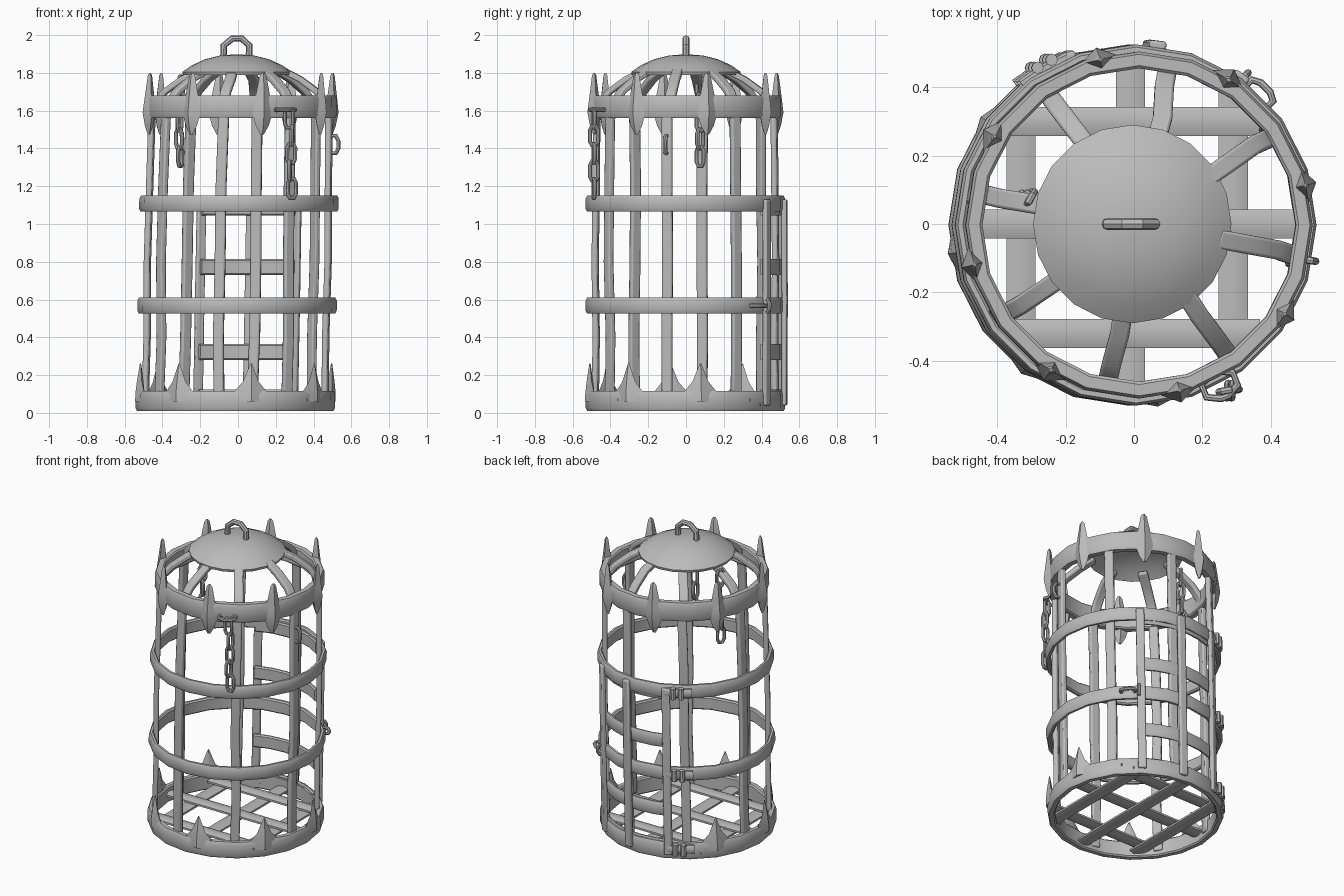
import bpy, bmesh, random
from math import sin, cos, pi, radians
from mathutils import Vector

random.seed(4)
cube = bpy.data.objects.get("Cube")
if cube:
    bpy.data.objects.remove(cube, do_unlink=True)

iron = bpy.data.materials.new("grey_iron")
iron.diffuse_color = (0.5, 0.5, 0.5, 1)
iron.use_nodes = True
iron.node_tree.nodes["Principled BSDF"].inputs["Base Color"].default_value = (0.5, 0.5, 0.5, 1)


def polar(angle, r, z):
    """Point on the slightly leaning cage, angle in degrees."""
    a = radians(angle)
    return Vector((r * cos(a) - 0.015 + 0.018 * z, r * sin(a) - 0.003, z))


def loft(name, sections, loop=False, bevel=0):
    """Skin a list of equal cross-sections, capped unless looped."""
    bm = bmesh.new()
    rows = [[bm.verts.new(p) for p in s] for s in sections]
    n = len(rows[0])
    for i in range(len(rows) if loop else len(rows) - 1):
        a, b = rows[i], rows[(i + 1) % len(rows)]
        for j in range(n):
            k = (j + 1) % n
            bm.faces.new((a[j], a[k], b[k], b[j]))
    if not loop:
        bm.faces.new(rows[0])
        bm.faces.new(rows[-1])
    bmesh.ops.recalc_face_normals(bm, faces=bm.faces)
    mesh = bpy.data.meshes.new(name)
    bm.to_mesh(mesh)
    bm.free()
    mesh.materials.append(iron)
    ob = bpy.data.objects.new(name, mesh)
    bpy.context.collection.objects.link(ob)
    if bevel:
        mod = ob.modifiers.new("bevel", 'BEVEL')
        mod.width, mod.segments, mod.limit_method = bevel, 2, 'ANGLE'
    bpy.ops.object.select_all(action='DESELECT')
    ob.select_set(True)
    bpy.context.view_layer.objects.active = ob
    bpy.ops.object.shade_smooth_by_angle(angle=radians(35))
    return ob


def band(name, r_in, r_out, z0, z1, a0=0, a1=360, steps=20):
    """Hoop or arc with slightly rounded edges."""
    e = 0.008
    prof = [(r_in, z0 + e), (r_in + e, z0), (r_out - e, z0), (r_out, z0 + e * 2),
            (r_out, z1 - e * 2), (r_out - e, z1), (r_in + e, z1), (r_in, z1 - e)]
    full = a1 - a0 == 360
    count = steps if full else steps + 1
    return loft(name, [[polar(a0 + (a1 - a0) * i / steps, r, z) for r, z in prof]
                       for i in range(count)], loop=full)


def upright(name, angle, path, half, thick, wobble=0):
    """Flat bar following an (r, z) path at one angle."""
    rad = Vector((cos(radians(angle)), sin(radians(angle)), 0))
    tan = Vector((-rad.y, rad.x, 0))
    pts = [polar(angle, r, z) + tan * random.uniform(-wobble, wobble) for r, z in path]
    sections = []
    for i, p in enumerate(pts):
        d = (pts[min(i + 1, len(pts) - 1)] - pts[max(i - 1, 0)]).normalized()
        out = tan.cross(d).normalized()
        sections.append([p + tan * half * s + out * thick * t
                         for s, t in ((-1, -1), (1, -1), (1, 1), (-1, 1))])
    return loft(name, sections, bevel=0.008)


def tube(name, pts, radius, normal, loop=False, sides=8):
    """Round rod through points lying in a plane."""
    n, sections = len(pts), []
    for i, p in enumerate(pts):
        nxt = pts[(i + 1) % n] if loop else pts[min(i + 1, n - 1)]
        prv = pts[i - 1] if loop else pts[max(i - 1, 0)]
        side = normal.cross(nxt - prv).normalized()
        sections.append([p + radius * (side * cos(t) + normal * sin(t))
                         for t in (2 * pi * k / sides for k in range(sides))])
    return loft(name, sections, loop)


def link(name, centre, along, across, length=0.125, width=0.065, radius=0.011):
    """Oval chain link."""
    along, across = Vector(along).normalized(), Vector(across).normalized()
    h, w = length / 2 - radius, width / 2 - radius
    shape = [(w, h - w), (w * 0.5, h), (-w * 0.5, h), (-w, h - w),
             (-w, w - h), (-w * 0.5, -h), (w * 0.5, -h), (w, w - h)]
    pts = [Vector(centre) + across * u + along * v for u, v in shape]
    return tube(name, pts, radius, along.cross(across), loop=True)


def chain(name, x, y, top, count, turn):
    """Hanging chain with links turned alternately."""
    for i in range(count):
        a = radians(turn + 75 * (i % 2))
        sway = random.uniform(-0.012, 0.012)
        link(f"{name}_link_{i + 1}", (x + sway, y, top - 0.093 * i),
             (sway * 2, 0, 1), (cos(a), sin(a), 0))


# Hoops
band("base_hoop", 0.485, 0.528, 0.01, 0.115)
band("lower_hoop", 0.498, 0.528, 0.525, 0.61)
band("middle_hoop", 0.498, 0.528, 1.065, 1.15)
band("top_hoop", 0.458, 0.507, 1.56, 1.68)

# Bars bending inwards to carry the roof
bar_path = [(0.485, 0.04), (0.482, 0.4), (0.487, 0.8), (0.482, 1.2), (0.478, 1.55),
            (0.465, 1.63), (0.41, 1.70), (0.32, 1.765), (0.23, 1.81)]
for i in range(8):
    upright(f"cage_bar_{i + 1}", -11 + 45 * i, bar_path, 0.028, 0.016, 0.007)

# Diamond spikes round the top hoop
for i in range(8):
    angle = 13.5 + 45 * i
    rad = Vector((cos(radians(angle)), sin(radians(angle)), 0))
    tan = Vector((-rad.y, rad.x, 0))
    shape = [(1.475, 0.01), (1.52, 0.035), (1.59, 0.056), (1.64, 0.047),
             (1.72, 0.031), (1.785, 0.018), (1.80, 0.007)]
    loft(f"top_spike_{i + 1}", [[polar(angle, 0.497, z) + tan * w * s + rad * w * 0.65 * t
                                for s, t in ((-1, 0), (0, -1), (1, 0), (0, 1))]
                               for z, w in shape])

# Pointed teeth on the base, left out at the door
for i in range(6):
    angle = 144 + 45 * i
    shape = [(0.06, 11.5, 0.025), (0.10, 11, 0.025), (0.165, 4.8, 0.018), (0.262, 0.4, 0.003)]
    loft(f"base_tooth_{i + 1}", [[polar(angle - w, 0.512, z), polar(angle, 0.512 + d, z),
                                 polar(angle + w, 0.512, z), polar(angle, 0.512 - d, z)]
                                for z, w, d in shape])

# Floor lattice
for i, offset in enumerate((-0.32, 0, 0.3)):
    reach = (0.495 ** 2 - offset ** 2) ** 0.5
    for axis in (0, 1):
        z = 0.045 + 0.024 * axis
        sections = []
        for end in (-1, -0.3, 0.3, 1):
            ring = []
            for k in range(8):
                t = 2 * pi * (k + 0.5) / 8
                u, v = offset + 0.046 * cos(t), z + 0.016 * sin(t)
                ring.append(Vector((end * reach, u, v) if axis else (u, end * reach, v)))
            sections.append([p + Vector((-0.01, 0, 0)) for p in ring])
        loft(f"floor_{'cross' if axis else 'long'}_slat_{i + 1}", sections)

# Door: slats, stiles and hinges
for i, z in enumerate((0.04, 0.28, 0.73, 1.045)):
    band(f"door_slat_{i + 1}", 0.487, 0.512, z, z + 0.085, 54, 113, 5)
for i, angle in enumerate((54.5, 83, 112)):
    upright(f"door_stile_{i + 1}", angle, [(0.528, 0.04), (0.53, 0.6), (0.528, 1.13)], 0.025, 0.014)
for i, z in enumerate((0.08, 0.567, 1.105)):
    band(f"hinge_plate_{i + 1}", 0.515, 0.545, z - 0.028, z + 0.028, 112, 129, 2)
    for angle in (117, 122):
        tube(f"hinge_knuckle_{i + 1}", [polar(angle, 0.542, z - 0.036), polar(angle, 0.542, z + 0.036)],
             0.018, Vector((0, 1, 0)))

# Door latch
rad = Vector((cos(radians(45)), sin(radians(45)), 0))
tan = Vector((-rad.y, rad.x, 0))
link("latch_loop", polar(46, 0.535, 0.567), tan, rad, 0.11, 0.07)
link("latch_staple", polar(53, 0.54, 0.567), (0, 0, 1), rad, 0.085, 0.06)

# Roof cap, a thin dome
dome = [(0.29, 1.805), (0.24, 1.84), (0.17, 1.872), (0.09, 1.892), (0.012, 1.898)]
shell = [(r - 0.004, z - 0.016) for r, z in reversed(dome)]
shell[0] = (0.012, 1.88)
loft("roof_cap", [[Vector((r * cos(t) - 0.005, r * sin(t), z))
                   for t in (2 * pi * k / 20 for k in range(20))]
                  for r, z in reversed(shell + dome)])

# Lifting handle
handle = [(-0.072, 1.87), (-0.07, 1.945), (-0.025, 1.982), (0.025, 1.982), (0.065, 1.945), (0.062, 1.87)]
tube("handle", [Vector((x - 0.005, 0, z)) for x, z in handle], 0.018, Vector((0, 1, 0)))

# Chains
link("front_chain_anchor", (0.25, -0.47, 1.605), (1, 0.4, 0), (0.4, -1, 0), 0.12, 0.10)
chain("front_chain", 0.275, -0.487, 1.56, 5, 10)
chain("inner_chain", -0.305, 0.075, 1.73, 5, 60)
link("side_link", (0.505, -0.105, 1.42), (0, 0, 1), (1, -0.15, 0), 0.115, 0.075)
